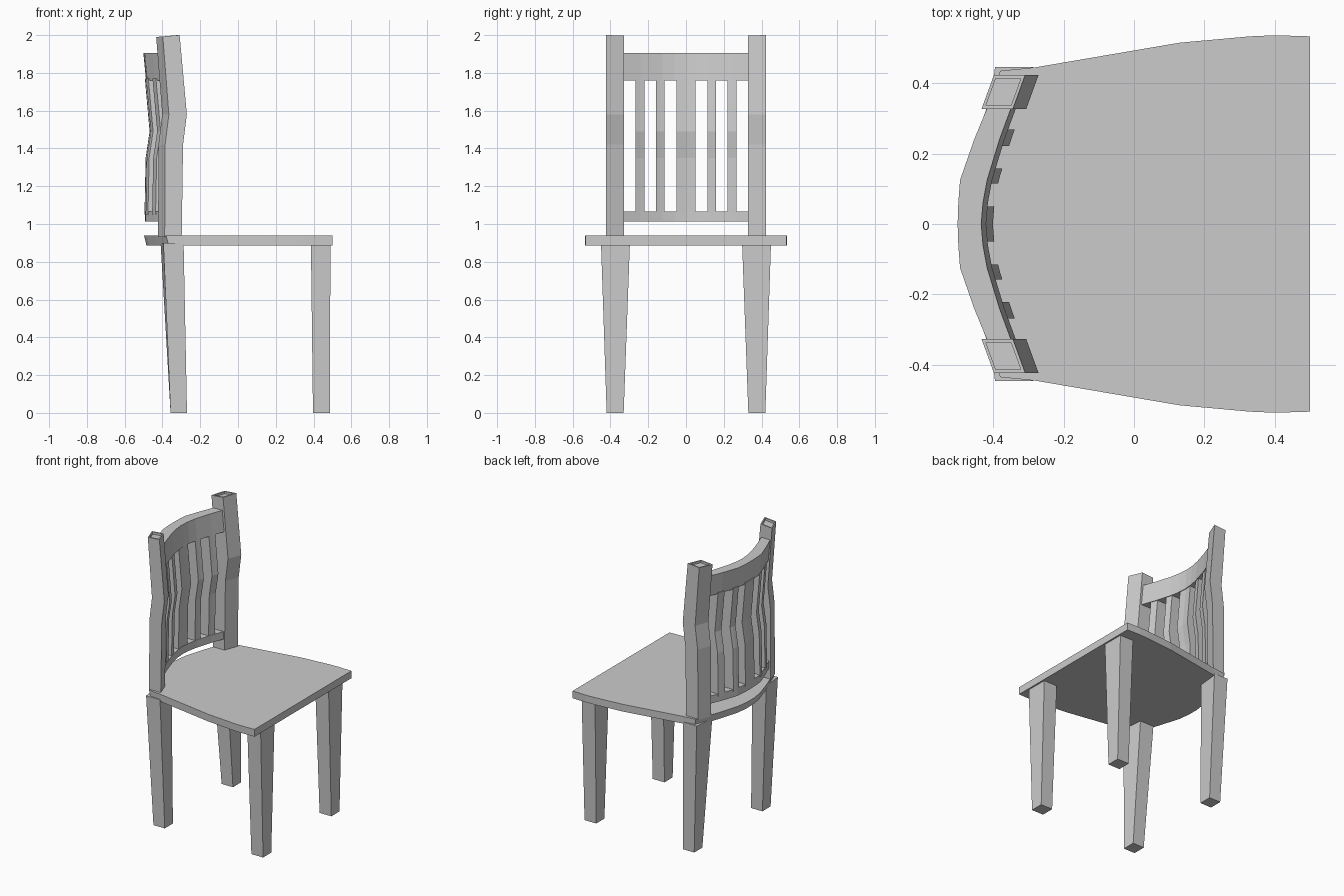
import bpy, bmesh

if "Cube" in bpy.data.objects:
    bpy.data.objects.remove(bpy.data.objects["Cube"])


def loft(name, rings):
    """Skin a list of equal-length vertex rings and cap both ends."""
    bm = bmesh.new()
    vs = [[bm.verts.new(p) for p in r] for r in rings]
    n = len(rings[0])
    for a, b in zip(vs, vs[1:]):
        for i in range(n):
            j = (i + 1) % n
            bm.faces.new((a[i], a[j], b[j], b[i]))
    bm.faces.new(vs[0][::-1])
    bm.faces.new(vs[-1])
    bmesh.ops.recalc_face_normals(bm, faces=bm.faces)
    me = bpy.data.meshes.new(name)
    bm.to_mesh(me)
    bm.free()
    ob = bpy.data.objects.new(name, me)
    bpy.context.collection.objects.link(ob)
    return ob


def quad(s, xb, xf, yi, yo, z, skew=0.0):
    """Horizontal section; the inner edge is shifted in x by skew."""
    return [(xb, s * yo, z), (xf, s * yo, z),
            (xf + skew, s * yi, z), (xb + skew, s * yi, z)]


def shrink(ring, k, dz):
    cx = sum(p[0] for p in ring) / 4
    cy = sum(p[1] for p in ring) / 4
    return [(cx + (x - cx) * k, cy + (y - cy) * k, z + dz) for x, y, z in ring]


# Curve of the back rest: rear x and front x at each y
CURVE = [(0.0, -0.492, -0.425), (0.06, -0.49, -0.42), (0.125, -0.485, -0.408),
         (0.24, -0.445, -0.373), (0.335, -0.406, -0.338)]


def back_x(y, k):
    y = abs(y)
    for a, b in zip(CURVE, CURVE[1:]):
        if y <= b[0]:
            return a[k] + (b[k] - a[k]) * (y - a[0]) / (b[0] - a[0])
    return CURVE[-1][k]


def rail(name, z0, z1, d0, d1):
    ys = [-c[0] for c in CURVE[:0:-1]] + [c[0] for c in CURVE]
    loft(name, [[(back_x(y, 1) + d0, y, z0), (back_x(y, 2) + d0, y, z0),
                 (back_x(y, 2) + d1, y, z1), (back_x(y, 1) + d1, y, z1)] for y in ys])


# Seat: half outline mirrored in y, with a slightly tucked underside
half = [(0.5, 0.533), (0.4, 0.536), (0.33, 0.533), (0.13, 0.515), (-0.28, 0.445),
        (-0.38, 0.435), (-0.44, 0.27), (-0.485, 0.125), (-0.497, 0.04)]
outline = half + [(x, -y) for x, y in half[::-1]]
loft("seat", [[(x + (0.012 if x < -0.3 else 0), y * 0.997, 0.887) for x, y in outline],
              [(x, y, 0.938) for x, y in outline]])

for s, side in ((1, "left"), (-1, "right")):
    # Tapered legs under the seat
    loft("front_leg_" + side, [quad(s, 0.397, 0.487, 0.33, 0.42, 0),
                               quad(s, 0.386, 0.489, 0.297, 0.45, 0.9)])
    loft("back_leg_" + side, [quad(s, -0.357, -0.27, 0.33, 0.42, 0),
                              quad(s, -0.395, -0.288, 0.297, 0.446, 0.9, -0.015)])
    # Bent back post with a recessed top
    rings = [quad(s, xb, xf, 0.327, 0.423, z, -0.035) for xb, xf, z in
             ((-0.388, -0.298, 0.93), (-0.386, -0.291, 1.42),
              (-0.366, -0.271, 1.58))]
    top = quad(s, -0.398, -0.309, 0.327, 0.423, 2.0, -0.035)
    top = [(x, y, 2.0 + (x + 0.309) * 0.08) for x, y, z in top]
    rings += [top, shrink(top, 0.8, 0), shrink(top, 0.8, -0.015)]
    loft("back_post_" + side, rings)

# Curved rails
rail("top_rail", 1.76, 1.906, 0.005, -0.009)
rail("bottom_rail", 1.012, 1.065, 0.0, 0.0)

# Bent slats following the curve of the rails
PATH = [(1.05, 0.0), (1.35, 0.006), (1.49, 0.027), (1.77, 0.002)]
for i, (y0, y1) in enumerate([(-0.268, -0.221), (-0.158, -0.115), (-0.05, 0.05),
                              (0.115, 0.158), (0.221, 0.268)]):
    ys = (y0, (y0 + y1) / 2, y1)
    loft("slat_%d" % (i + 1),
         [[(back_x(y, 1) + d - 0.003, y, z) for y in ys] +
          [(back_x(y, 2) + d - 0.003, y, z) for y in ys[::-1]] for z, d in PATH])
